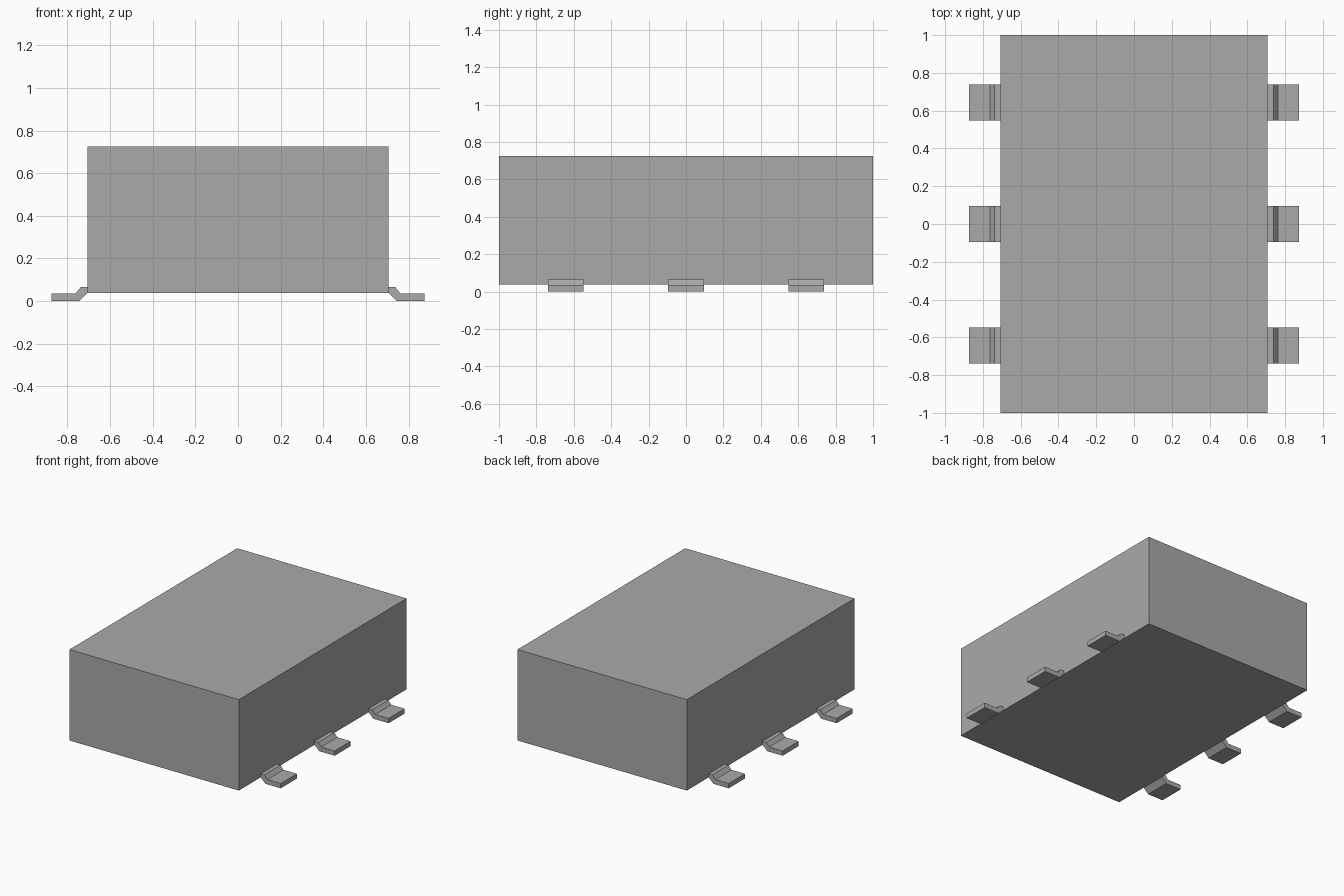
import bpy, bmesh

cube = bpy.data.objects.get("Cube")
if cube:
    bpy.data.objects.remove(cube, do_unlink=True)

grey = bpy.data.materials.new("plain_grey")
grey.use_nodes = True
GREY = (0.4, 0.4, 0.4, 1)
grey.diffuse_color = GREY
grey.node_tree.nodes["Principled BSDF"].inputs["Base Color"].default_value = GREY


def extrude_profile(name, profile, y0, y1):
    """Solid made by extruding an x-z outline along y."""
    bm = bmesh.new()
    face = bm.faces.new([bm.verts.new((x, y0, z)) for x, z in profile])
    result = bmesh.ops.extrude_face_region(bm, geom=[face])
    new_verts = [v for v in result["geom"] if isinstance(v, bmesh.types.BMVert)]
    bmesh.ops.translate(bm, verts=new_verts, vec=(0, y1 - y0, 0))
    bmesh.ops.recalc_face_normals(bm, faces=bm.faces)
    mesh = bpy.data.meshes.new(name)
    bm.to_mesh(mesh)
    bm.free()
    mesh.materials.append(grey)
    obj = bpy.data.objects.new(name, mesh)
    bpy.context.collection.objects.link(obj)
    return obj


# Rectangular housing
W, BOTTOM, TOP = 0.707, 0.038, 0.724
extrude_profile("housing", [(-W, BOTTOM), (W, BOTTOM), (W, TOP), (-W, TOP)], -1, 1)

# Bent terminals: shoulder against the housing, slope, flat foot
LEAD = [(W, BOTTOM), (0.746, 0), (0.874, 0), (0.874, 0.036),
        (0.762, 0.036), (0.738, 0.065), (W, 0.065)]
HALF = 0.096
for side, sign in (("left", 1), ("right", -1)):
    for place, y in (("front", -0.643), ("middle", 0), ("back", 0.643)):
        outline = [(sign * x, z) for x, z in LEAD]
        extrude_profile(f"{side}_{place}_terminal", outline, y - HALF, y + HALF)
